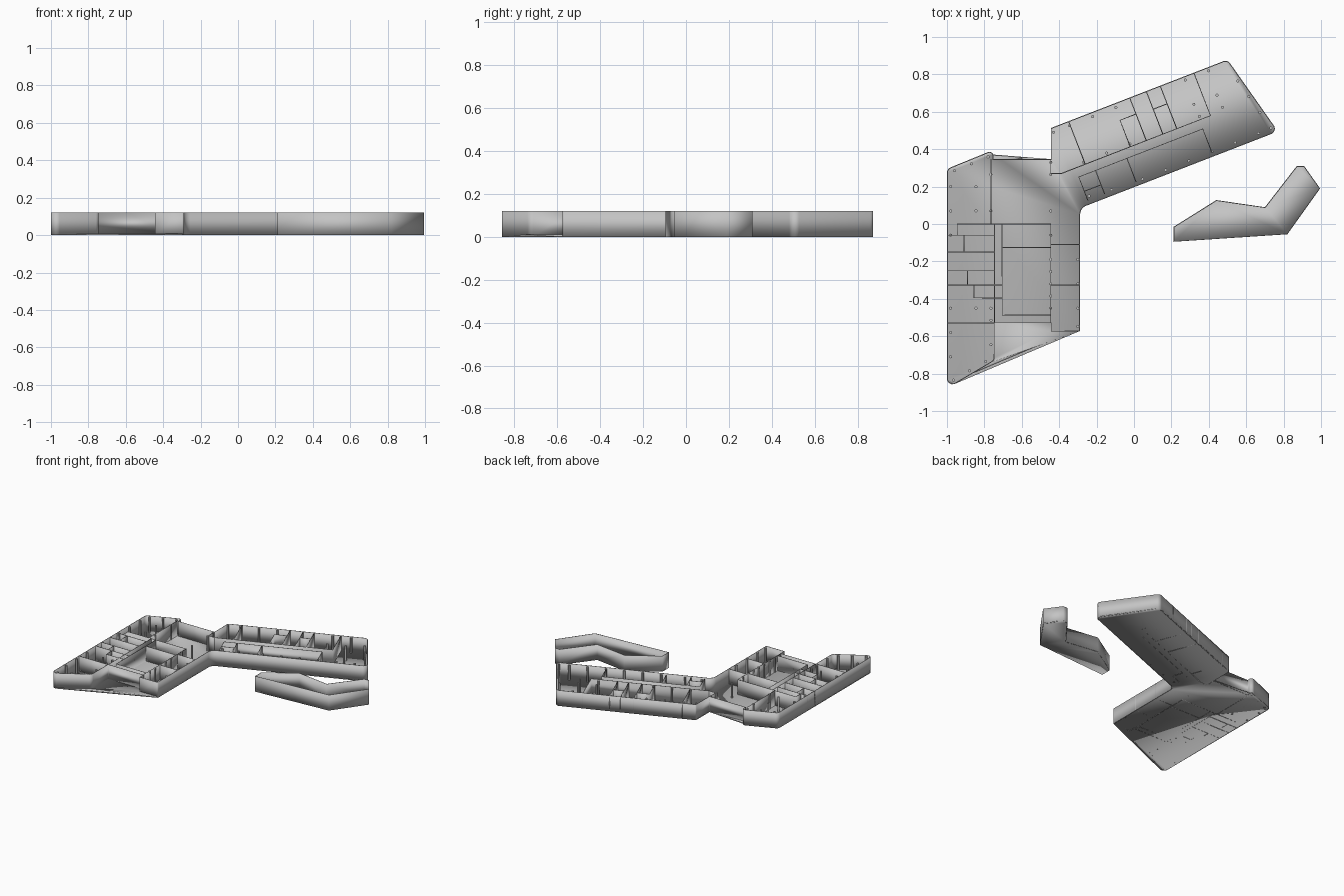
import bpy, bmesh, math
from mathutils import Vector, Matrix

HEIGHT = 0.12
THICK = 0.005

cube = bpy.data.objects.get("Cube")
if cube:
    bpy.data.objects.remove(cube, do_unlink=True)

grey = bpy.data.materials.new("plain_grey")
grey.use_nodes = True
colour = (0.55, 0.55, 0.55, 1)
grey.diffuse_color = colour
grey.node_tree.nodes["Principled BSDF"].inputs["Base Color"].default_value = colour


def add_object(name, bm):
    mesh = bpy.data.meshes.new(name)
    for face in bm.faces:
        face.smooth = True
    bm.to_mesh(mesh)
    bm.free()
    mesh.set_sharp_from_angle(angle=math.radians(30))
    mesh.materials.append(grey)
    obj = bpy.data.objects.new(name, mesh)
    bpy.context.collection.objects.link(obj)
    return obj


def solidify(obj, offset):
    mod = obj.modifiers.new("thickness", 'SOLIDIFY')
    mod.thickness = THICK
    mod.offset = offset


def rounded(corners, steps=5):
    """Outline with each (x, y, radius) corner filleted."""
    points = []
    for i, (x, y, r) in enumerate(corners):
        p = Vector((x, y))
        if not r:
            points.append(p)
            continue
        a = (Vector(corners[i - 1][:2]) - p).normalized()
        b = (Vector(corners[(i + 1) % len(corners)][:2]) - p).normalized()
        half = a.angle(b) / 2
        centre = p + (a + b).normalized() * (r / math.sin(half))
        start = p + a * (r / math.tan(half)) - centre
        end = p + b * (r / math.tan(half)) - centre
        for k in range(steps + 1):
            points.append(centre + start.lerp(end, k / steps).normalized() * r)
    return points


def walls(name, paths, closed=False, frame=Matrix()):
    bm = bmesh.new()
    for path in paths:
        low = [bm.verts.new(frame @ Vector((x, y, 0))) for x, y in path]
        high = [bm.verts.new(v.co + Vector((0, 0, HEIGHT))) for v in low]
        for i in range(len(low) if closed else len(low) - 1):
            j = (i + 1) % len(low)
            bm.faces.new((low[i], low[j], high[j], high[i]))
    solidify(add_object(name, bm), -1 if closed else 0)


def floor(name, outline):
    bm = bmesh.new()
    bm.faces.new([bm.verts.new((x, y, 0)) for x, y in outline])
    bmesh.ops.triangulate(bm, faces=bm.faces[:])
    solidify(add_object(name, bm), 1)
    obj = bpy.data.objects[name]
    for v in obj.data.vertices:
        v.co.z = 0
    obj.modifiers[0].offset = -1
    obj.location.z = THICK


def row(start, step, ks):
    return [(start[0] + step[0] * k, start[1] + step[1] * k) for k in ks]


# Main building shell
W, E, J = -1, -0.288, -0.445
main = rounded([
    (W, -0.88, 0.03), (-0.745, -0.73, 0.03), (-0.745, -0.53, 0),
    (J, -0.53, 0), (J, -0.575, 0), (E, -0.575, 0.01), (E, 0.085, 0.05),
    (0.77, 0.495, 0.03), (0.5, 0.879, 0.03), (J, 0.513, 0.01),
    (J, 0.347, 0), (-0.752, 0.347, 0), (-0.752, 0.396, 0.02), (W, 0.295, 0.03)])
walls("main_outer_wall", [main], closed=True)
floor("main_floor", main)

# Separate small building
annex = [(0.212, -0.095), (0.82, -0.055), (0.995, 0.19), (0.91, 0.31),
         (0.87, 0.31), (0.7, 0.09), (0.44, 0.128), (0.212, -0.015)]
walls("annex_outer_wall", [annex], closed=True)
floor("annex_floor", annex)

# West wing partitions
S = -0.745
walls("west_wing_partitions", [
    [(-0.765, 0.347), (-0.765, 0)],
    [(-0.945, -0.06), (-0.945, 0), (J, 0)],
    [(S, 0), (S, -0.53)],
    [(W, -0.06), (S, -0.06)], [(W, -0.15), (S, -0.15)],
    [(W, -0.25), (S, -0.25)], [(W, -0.325), (-0.705, -0.325)],
    [(W, -0.53), (S, -0.53)],
    [(-0.91, -0.06), (-0.91, -0.15)], [(-0.89, -0.25), (-0.89, -0.325)],
    [(-0.855, -0.325), (-0.855, -0.395), (-0.705, -0.395)]])

# Courtyard and central block partitions
walls("courtyard_partitions", [
    [(-0.705, 0), (-0.705, -0.487), (J, -0.487)],
    [(-0.705, -0.125), (J, -0.125)],
    [(J, 0), (J, -0.53)],
    [(J, -0.11), (E, -0.11)], [(J, -0.325), (E, -0.325)]])

# Angled wing partitions, laid out along the wing
frame = Matrix.Translation((J, 0.513, 0)) @ Matrix.Rotation(math.radians(21.2), 4, 'Z')
north, south, outer = -0.247, -0.298, -0.433
cross = [[(u, 0), (u, north)] for u in (0.102, 0.452, 0.547, 0.627)]
cross += [[(u, south), (u, outer)] for u in (0.141, 0.321)]
walls("angled_wing_partitions", cross + [
    [(-0.037, north), (0.82, north), (0.82, 0)],
    [(0.045, outer), (0.045, south), (0.756, south), (0.756, outer)],
    [(0.36, north), (0.36, -0.095), (0.452, -0.095)],
    [(0.547, -0.104), (0.627, -0.104)],
    [(0.045, -0.38), (0.141, -0.38)]], frame=frame)
walls("angled_wing_entrance", [[(J, 0.347), (J, 0.27), (-0.39, 0.27)]])

# Columns in regular rows
down, along = (0, -0.13), (0.124, 0.049)
spots = row((-0.98, 0.2), down, (0, 1, 2, 5, 6, 7))
spots += row((-0.845, 0.2), down, (0, 1, 5))
spots += row((-0.765, 0.265), down, (0, 1.5, 5.5, 6, 7))
spots += row((-0.96, 0.285), (0.09, 0.037), range(3))
spots += row((-0.965, -0.835), (0.086, 0.05), range(3))
spots += row((J, 0.33), down, (0, 0.5, 2, 3, 4, 4.5, 5, 5.5, 6))
spots += row((-0.3, -0.19), down, (0, 1, 2, 2.75))
spots += row((-0.345, 0.525), along, (0, 1, 2, 5, 6))
spots += row((-0.27, 0.33), along, (0, 1, 2, 5, 6))
spots += row((0.32, 0.64), along, range(2))
spots += row((0.045, 0.24), along, range(6))
spots += row((0.555, 0.765), (0.059, -0.084), range(4))
spots += [(-0.43, 0.49), (-0.12, 0.183), (-0.24, 0.15)]

bm = bmesh.new()
for x, y in spots:
    bmesh.ops.create_cone(bm, cap_ends=True, segments=12, radius1=0.008, radius2=0.008,
                          depth=HEIGHT, matrix=Matrix.Translation((x, y, HEIGHT / 2)))
add_object("columns", bm)
